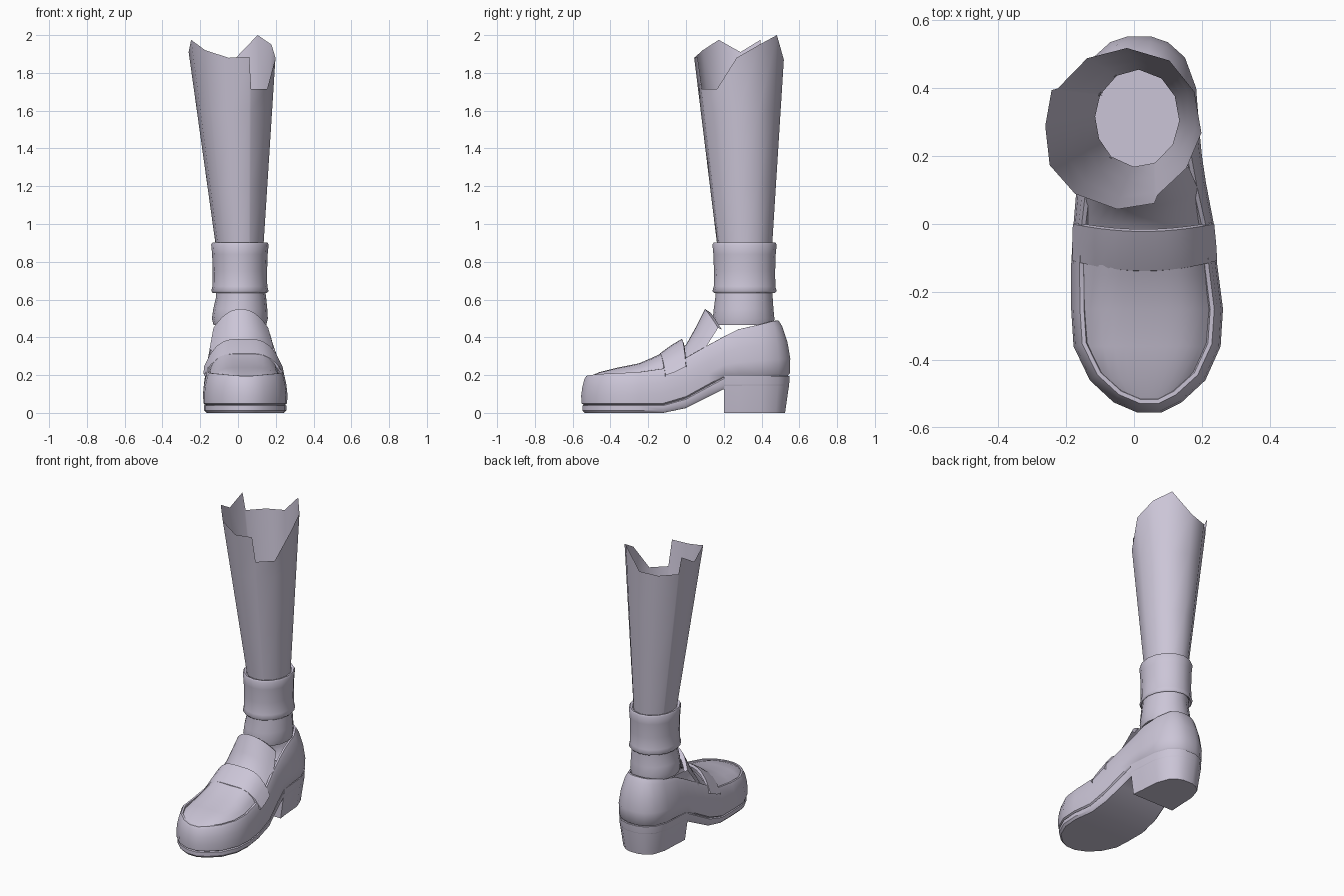
import bpy, bmesh, math
from mathutils import Vector

cube = bpy.data.objects.get("Cube")
if cube:
    bpy.data.objects.remove(cube, do_unlink=True)

mat = bpy.data.materials.new("pale lavender grey")
mat.use_nodes = True
COLOUR = (0.60, 0.56, 0.68, 1)
mat.diffuse_color = COLOUR
mat.node_tree.nodes["Principled BSDF"].inputs["Base Color"].default_value = COLOUR


def finish(name, bm, angle=40):
    bmesh.ops.recalc_face_normals(bm, faces=bm.faces)
    mesh = bpy.data.meshes.new(name)
    bm.to_mesh(mesh)
    bm.free()
    mesh.materials.append(mat)
    ob = bpy.data.objects.new(name, mesh)
    bpy.context.collection.objects.link(ob)
    bpy.ops.object.select_all(action='DESELECT')
    ob.select_set(True)
    bpy.context.view_layer.objects.active = ob
    bpy.ops.object.shade_smooth_by_angle(angle=math.radians(angle))
    return ob


def loft(bm, rings, closed=True):
    """Skin a list of equal-length point rings and return their vertices."""
    rows = [[bm.verts.new(p) for p in ring] for ring in rings]
    n = len(rows[0])
    for a, b in zip(rows, rows[1:]):
        for i in range(n if closed else n - 1):
            j = (i + 1) % n
            bm.faces.new((a[i], a[j], b[j], b[i]))
    return rows


def ellipse(cx, cy, rx, ry, z, sides=16):
    angles = [math.tau * i / sides for i in range(sides)]
    return [(cx + rx * math.cos(a), cy + ry * math.sin(a), z) for a in angles]


def interp(y, table):
    for (y0, v0), (y1, v1) in zip(table, table[1:]):
        if y <= y1:
            return v0 + (v1 - v0) * (y - y0) / (y1 - y0)
    return table[-1][1]


def arch(name, sections, power, steps=12, thick=0):
    """Curved sheet; section = centre y, edge y, half width, centre z, edge z."""
    bm = bmesh.new()
    rings = []
    for yc, ye, hw, zc, ze, cx in sections:
        ring = []
        for i in range(steps + 1):
            u = 2 * i / steps - 1
            k = abs(u) ** power
            ring.append((cx + hw * u, yc + (ye - yc) * u * u, zc + (ze - zc) * k))
        rings.append(ring)
    loft(bm, rings, closed=False)
    ob = finish(name, bm)
    if thick:
        mod = ob.modifiers.new("thickness", 'SOLIDIFY')
        mod.thickness = thick
        mod.offset = 0
    return ob


# Shoe plan: y, then x on each side
plan = [(-.555, .01, .08), (-.525, -.06, .14), (-.46, -.13, .21), (-.36, -.178, .255),
        (-.25, -.185, .262), (-.12, -.185, .245), (0, -.178, .235), (.12, -.168, .212),
        (.2, -.16, .2), (.28, -.155, .192), (.4, -.15, .183), (.49, -.12, .15),
        (.535, -.07, .1), (.552, -.02, .05)]
outline = [Vector((xl, y, 0)) for y, xl, xr in plan]
outline += [Vector((xr, y, 0)) for y, xl, xr in reversed(plan)]
count = len(outline)
inward = []
for i in range(count):
    d = outline[(i + 1) % count] - outline[i - 1]
    inward.append(Vector((d.y, -d.x, 0)).normalized())

# Height curves along the shoe
bottom = [(-.56, 0), (-.12, 0), (0, .025), (.2, .125), (.56, .125)]
welt = [(-.56, .045), (-.12, .045), (0, .08), (.2, .19), (.56, .2)]
rim = [(-.56, .195), (-.5, .205), (-.15, .22), (0, .29), (.27, .44), (.48, .485), (.56, .49)]
lean = [(-.56, .024), (0, .02), (.3, .03), (.56, .06)]


def shoe_ring(inset, low, high, mix, lift=0, leaning=0):
    ring = []
    for p, n in zip(outline, inward):
        q = p + n * (inset + leaning * interp(p.y, lean))
        a, b = interp(p.y, low), interp(p.y, high)
        q.z = a + (b - a) * mix + lift
        ring.append(q)
    return ring


def bridge(bm, row):
    """Close a ring with strips from side to side."""
    n = len(row)
    for i in range(n // 2 - 1):
        bm.faces.new((row[i], row[i + 1], row[n - 2 - i], row[n - 1 - i]))


# Sole
bm = bmesh.new()
rows = loft(bm, [shoe_ring(.018, bottom, welt, 0),
                 shoe_ring(.006, bottom, welt, .3),
                 shoe_ring(.006, bottom, welt, .85),
                 shoe_ring(.018, bottom, welt, 1)])
bridge(bm, rows[0])
finish("sole", bm)

# Upper with rolled rim and lining
bm = bmesh.new()
loft(bm, [shoe_ring(.016, welt, rim, -.02),
          shoe_ring(.002, welt, rim, .03),
          shoe_ring(0, welt, rim, .3),
          shoe_ring(0, welt, rim, .6, leaning=.25),
          shoe_ring(0, welt, rim, .9, leaning=.75),
          shoe_ring(.004, welt, rim, 1, leaning=1),
          shoe_ring(.016, welt, rim, 1, leaning=1),
          shoe_ring(.026, welt, rim, .95, -.03, 1)])
finish("upper", bm, 50)

# Heel block
bm = bmesh.new()
first = next(i for i, s in enumerate(plan) if s[0] >= .2)
span = range(first, count - first)
rings = []
for inset, z in ((.028, 0), (.006, .15), (.003, .195)):
    ring = []
    for i in span:
        q = outline[i] + inward[i] * inset
        ring.append((q.x, max(q.y, .2), z))
    rings.append(ring)
rows = loft(bm, rings)
bridge(bm, rows[0])
bridge(bm, rows[-1])
finish("heel", bm)

# Toe panel, strap and tongue
arch("toe_panel", [(-.525, -.5, .09, .188, .18, .04), (-.46, -.45, .15, .215, .18, .035),
                   (-.36, -.36, .19, .24, .18, .035), (-.25, -.25, .2, .262, .185, .035),
                   (-.15, -.15, .2, .305, .19, .03), (-.06, -.06, .195, .35, .2, .03)], 4)
arch("strap", [(-.14, -.11, .2, .3, .19, .032), (-.138, -.108, .213, .315, .2, .032),
               (-.08, -.06, .212, .357, .215, .03), (-.022, 0, .208, .392, .245, .028),
               (-.015, .004, .195, .375, .24, .028)], 3.5)
arch("tongue", [(-.06, -.04, .19, .33, .2, .028), (0, .03, .185, .36, .26, .025),
                (.05, .1, .17, .45, .34, .02), (.1, .17, .145, .55, .45, .015),
                (.13, .19, .135, .53, .44, .015)], 2.2)

# Ankle, closed at the bottom
bm = bmesh.new()
rows = loft(bm, [ellipse(.01, .305, .14, .16, .465), ellipse(.01, .305, .148, .163, .5),
                 ellipse(.012, .305, .143, .158, .55), ellipse(.016, .307, .133, .152, .61),
                 ellipse(.012, .308, .128, .15, .68)])
bm.faces.new(rows[0])
finish("ankle", bm)

# Folded sock cuff
bm = bmesh.new()
loft(bm, [ellipse(.01, .31, r, r + .018, z) for r, z in
          ((.13, .65), (.144, .636), (.152, .645), (.145, .67), (.144, .75),
           (.147, .84), (.152, .89), (.146, .901), (.13, .895))])
finish("cuff", bm, 60)

# Leg with a torn top edge: angle and height of each corner
torn = [(-3, 1.88), (27, 1.95), (55, 2.0), (88, 1.87), (119, 1.86), (150, 1.86),
        (152, 1.975), (178, 1.91), (205, 1.975), (232, 1.92), (265, 1.88),
        (293, 1.885), (296, 1.715), (327, 1.715)]


def leg_point(angle, z):
    t = z - .9
    a = math.radians(angle)
    return (.008 - .038 * t + (.128 + .102 * t) * math.cos(a),
            .31 - .03 * t + (.147 + .093 * t) * math.sin(a), z)


bm = bmesh.new()
loft(bm, [[leg_point(a, z) for a, top in torn] for z in (.86, 1.2, 1.6)]
     + [[leg_point(a, top) for a, top in torn]])
finish("leg", bm, 60)
